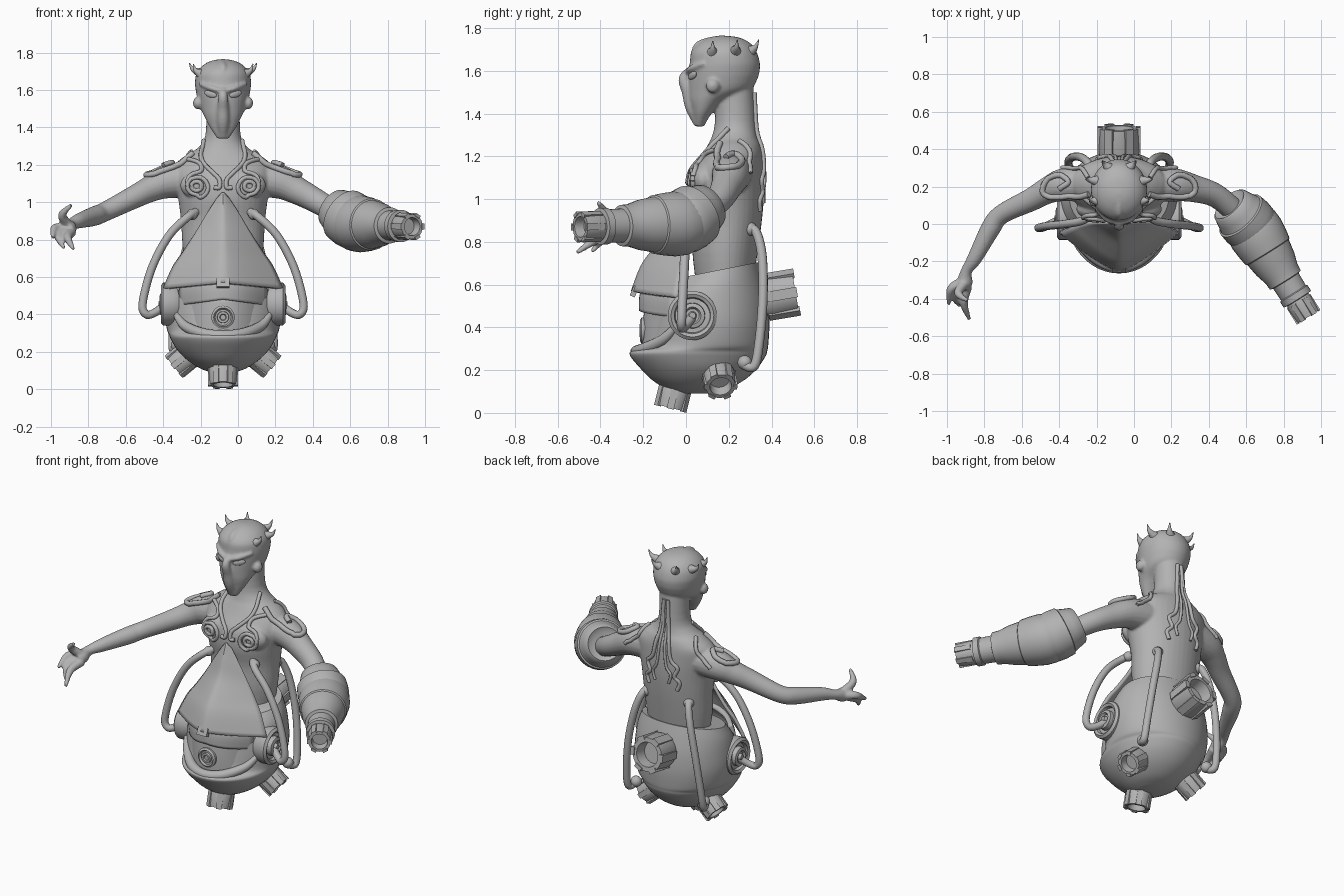
import bpy, bmesh, math
from mathutils import Vector, Matrix
from mathutils.bvhtree import BVHTree

cube = bpy.data.objects.get("Cube")
if cube:
    bpy.data.objects.remove(cube, do_unlink=True)

CX = -0.08  # body centre line; all parts are built relative to it
GREY = (0.45, 0.45, 0.45, 1)
clay = bpy.data.materials.new("plain_grey")
clay.use_nodes = True
clay.diffuse_color = GREY
clay.node_tree.nodes["Principled BSDF"].inputs["Base Color"].default_value = GREY


def spline(rows, k=6):
    """Catmull-Rom interpolation of tuples of any length."""
    out = []
    for i in range(len(rows) - 1):
        a, b, c, d = (rows[max(0, min(len(rows) - 1, i + j))] for j in (-1, 0, 1, 2))
        for s in range(k):
            t = s / k
            out.append(tuple(0.5 * (2 * q + (r - p) * t + (2 * p - 5 * q + 4 * r - u) * t * t
                             + (3 * q - p - 3 * r + u) * t ** 3)
                             for p, q, r, u in zip(a, b, c, d)))
    return out + [tuple(rows[-1])]


def skin(bm, rings):
    loops = [[bm.verts.new(p) for p in ring] for ring in rings]
    n = len(loops[0])
    for a, b in zip(loops, loops[1:]):
        for i in range(n):
            bm.faces.new((a[i], a[(i + 1) % n], b[(i + 1) % n], b[i]))
    bm.faces.new(loops[0][::-1])
    bm.faces.new(loops[-1])


def loft(bm, rows, n=40):
    """Rows: z, half width, front y, back y, tilt."""
    rings = []
    for z, hw, yf, yb, tilt in spline(rows, 4):
        ring = []
        for i in range(n):
            a = math.tau * i / n
            dy = math.sin(a) * (yb - yf) / 2
            ring.append((hw * math.cos(a), (yf + yb) / 2 + dy, z + tilt * dy))
        rings.append(ring)
    skin(bm, rings)


def sweep(bm, pts, n=10):
    """Round tube through (x, y, z, radius) points."""
    rings, q, old = [], None, None
    for i, p in enumerate(pts):
        d = Vector(pts[min(i + 1, len(pts) - 1)][:3]) - Vector(pts[max(i - 1, 0)][:3])
        d.normalize()
        q = d.to_track_quat('Z', 'Y') if q is None else old.rotation_difference(d) @ q
        old = d
        rings.append([Vector(p[:3]) + q @ Vector((math.cos(math.tau * j / n),
                      math.sin(math.tau * j / n), 0)) * p[3] for j in range(n)])
    skin(bm, rings)


def frame(loc, axis):
    return Matrix.Translation(loc) @ Vector(axis).to_track_quat('Z', 'Y').to_matrix().to_4x4()


def lathe(bm, profile, loc, axis, n=32):
    """Profile: radius, height along the axis."""
    m = frame(loc, axis)
    skin(bm, [[m @ Vector((r * math.cos(math.tau * j / n), r * math.sin(math.tau * j / n), h))
               for j in range(n)] for r, h in profile])


def ball(bm, loc, scale, rot=Matrix()):
    bmesh.ops.create_uvsphere(bm, u_segments=20, v_segments=12, radius=1,
                              matrix=Matrix.Translation(loc) @ rot @ Matrix.Diagonal((*scale, 1)))


def finish(name, bm, angle=0.7):
    bmesh.ops.recalc_face_normals(bm, faces=bm.faces)
    me = bpy.data.meshes.new(name)
    bm.to_mesh(me)
    bm.free()
    me.materials.append(clay)
    me.shade_smooth()
    me.set_sharp_from_angle(angle=angle)
    ob = bpy.data.objects.new(name, me)
    ob.location.x = CX
    bpy.context.scene.collection.objects.link(ob)
    return ob


def part(name, fn, *args, **kw):
    bm = bmesh.new()
    fn(bm, *args, **kw)
    return finish(name, bm)


def sheet(name, rows, power, lift=0, thick=0.02):
    """Curved plate. Rows: z, half width, centre y, edge y."""
    bm, n = bmesh.new(), 24
    grid = []
    for z, hw, yc, ye in spline(rows, 4):
        ts = [2 * i / n - 1 for i in range(n + 1)]
        grid.append([bm.verts.new((hw * t, yc + (ye - yc) * abs(t) ** power,
                                   z + lift * (1 - abs(t)))) for t in ts])
    for a, b in zip(grid, grid[1:]):
        for i in range(n):
            bm.faces.new((a[i], a[i + 1], b[i + 1], b[i]))
    ob = finish(name, bm)
    mod = ob.modifiers.new("thickness", 'SOLIDIFY')
    mod.thickness, mod.offset = thick, 0


def nozzle(bm, loc, axis, r, length):
    lathe(bm, [(r * .85, 0), (r * .97, length * .3), (r * .9, length), (r * .66, length),
               (r * .58, length * .6)], loc, axis, 24)
    for i in range(6):
        bmesh.ops.create_cube(bm, size=1, matrix=frame(loc, axis)
                              @ Matrix.Rotation(math.tau * i / 6, 4, 'Z')
                              @ Matrix.Translation((r * .89, 0, length * .62))
                              @ Matrix.Diagonal((r * .22, r * .42, length * .84, 1)))


# Body: torso, neck, head, arms and clawed hand fused into one skin
bm = bmesh.new()
loft(bm, [(.58, .19, .05, .31, 0), (.75, .215, .03, .335, 0), (.9, .225, .03, .355, 0),
          (1.02, .24, .01, .365, 0), (1.12, .26, .02, .365, 0), (1.2, .255, .07, .36, 0),
          (1.25, .2, .1, .35, 0), (1.29, .135, .12, .335, 0), (1.36, .094, .135, .325, 0),
          (1.53, .09, .14, .315, 0)])
loft(bm, [(1.34, .03, .04, .085, 0), (1.4, .07, .03, .12, 0), (1.46, .1, .015, .19, 0),
          (1.51, .125, .01, .3, 0), (1.565, .14, .01, .335, 0), (1.605, .147, .012, .345, 0),
          (1.64, .15, .018, .345, 0), (1.69, .142, .025, .33, 0), (1.73, .11, .06, .3, 0),
          (1.755, .065, .11, .25, 0), (1.764, .02, .15, .19, 0)])
sweep(bm, spline([(0, .03, 1.61, .018), (0, -.01, 1.565, .025), (0, .012, 1.5, .032),
                  (0, .03, 1.43, .034), (0, .058, 1.355, .024)]), 14)
sweep(bm, spline([(-.12, .22, 1.13, .1), (-.29, .21, 1.11, .09), (-.38, .18, 1.075, .072),
                  (-.47, .13, 1.03, .062), (-.63, .05, .95, .052), (-.69, -.03, .925, .052),
                  (-.77, -.18, .9, .04), (-.815, -.25, .88, .03), (-.825, -.31, .86, .042),
                  (-.83, -.35, .855, .03)]), 20)
sweep(bm, spline([(.12, .22, 1.13, .1), (.29, .21, 1.11, .09), (.4, .19, 1.06, .074),
                  (.52, .15, .995, .064), (.64, .05, .92, .06)]), 20)
for a, b, c in [((-.82, -.31, .87), (-.86, -.37, .93), (-.81, -.41, .985)),
                ((-.82, -.32, .85), (-.88, -.38, .82), (-.85, -.44, .755)),
                ((-.81, -.33, .84), (-.83, -.42, .81), (-.8, -.51, .75)),
                ((-.84, -.31, .86), (-.9, -.35, .86), (-.91, -.43, .81))]:
    sweep(bm, spline([(*a, .028), (*b, .023), (*c, .01)]))
for s in (1, -1):
    ball(bm, (s * .135, .125, 1.53), (.026, .032, .034))
    sweep(bm, spline([(s * .012, .005, 1.595, .012), (s * .07, .028, 1.612, .015),
                      (s * .125, .085, 1.635, .01)]))
    ball(bm, (s * .11, .08, 1.09), (.12, .06, .08))
sweep(bm, spline([(0, .03, 1.64, .014), (0, .06, 1.72, .02), (0, .17, 1.75, .018)]))
raw = finish("raw_body", bm)
mod = raw.modifiers.new("fuse", 'REMESH')
mod.mode, mod.voxel_size = 'VOXEL', 0.008
raw.modifiers.new("relax", 'SMOOTH').iterations = 3
deps = bpy.context.evaluated_depsgraph_get()
bm = bmesh.new()
bm.from_mesh(raw.evaluated_get(deps).to_mesh())
bpy.data.objects.remove(raw, do_unlink=True)
bvh = BVHTree.FromBMesh(bm)
finish("body", bm, 1.2)


def trim(name, pts, r=0.012):
    """Raised cord laid on the skin, on both sides."""
    bm = bmesh.new()
    for s in (1, -1):
        path = []
        for p in spline(pts, 6):
            co, no, _, _ = bvh.find_nearest(Vector((s * p[0], p[1], p[2])))
            path.append((*(co + no * r * .35), r))
        sweep(bm, path, 8)
    finish(name, bm, 1.2)


# Raised cords on chest, shoulders and back
trim("collar_cord", [(.05, 0, 1.08), (.02, 0, 1.08), (.022, 0, 1.13), (.06, .03, 1.17),
                     (.11, .08, 1.22), (.12, .13, 1.27), (.1, .2, 1.33)])
trim("chest_cord", [(.2, .02, 1.11), (.18, .03, 1.16), (.12, .05, 1.17), (.13, .07, 1.22),
                    (.2, .12, 1.25)])
trim("shoulder_cord", [(.17, .15, 1.28), (.26, .11, 1.24), (.36, .1, 1.2), (.42, .16, 1.17),
                       (.41, .25, 1.18), (.34, .29, 1.22), (.28, .23, 1.25), (.33, .18, 1.23)], .016)
trim("shoulder_back_cord", [(.17, .25, 1.28), (.22, .32, 1.24), (.28, .36, 1.18), (.32, .36, 1.13)])
trim("back_cord", [(.02, .36, 1.5), (.03, .36, 1.38), (.05, .4, 1.25), (.07, .4, 1.14),
                   (.12, .4, 1.09), (.1, .4, 1.03), (.14, .4, .99), (.12, .4, .94)])
trim("spine_cord", [(.02, .36, 1.42), (.02, .4, 1.25), (.035, .4, 1.1), (.07, .4, 1.04),
                    (.055, .4, .98)], .009)
for name, r in (("chest_ring", .062), ("chest_inner_ring", .03)):
    trim(name, [(.145 + r * math.cos(a * math.pi / 6), 0, 1.085 + r * math.sin(a * math.pi / 6))
                for a in range(13)])

for s, side in ((1, "left"), (-1, "right")):
    # Eyes and crown spikes
    co, no, _, _ = bvh.find_nearest(Vector((s * .074, .02, 1.578)))
    part(side + "_eye", ball, co, (.038, .01, .018),
         Matrix.Rotation(s * .5, 4, 'Z') @ Matrix.Rotation(-s * .25, 4, 'Y'))
    bm = bmesh.new()
    for x, y, z, dx, dy in ((.115, .125, 1.685, .045, 0), (.115, .23, 1.69, .065, .01),
                            (.055, .3, 1.69, .035, .04)):
        sweep(bm, spline([(s * x, y, z, .03), (s * (x + dx * .7), y + dy * .6, z + .02, .013),
                          (s * (x + dx), y + dy, z + .055, .002)]))
    finish(side + "_spikes", bm)
    # Hub discs and hoses
    part(side + "_hub", lathe, [(.1, 0), (.115, .03), (.115, .085), (.1, .098), (.085, .09),
                                (.08, .07), (.06, .07), (.058, .1), (.04, .105), (.032, .09),
                                (.02, .09), (.015, .11)], (s * .235, .03, .455), (s, 0, 0))
    part(side + "_front_hose", sweep, spline([(s * .14, .07, .95, .022), (s * .19, .02, .92, .022),
         (s * .29, 0, .82, .022), (s * .38, -.01, .65, .022), (s * .43, -.02, .46, .022),
         (s * .41, -.02, .4, .022), (s * .365, 0, .41, .022), (s * .31, .03, .45, .022)]), n=12)
    part(side + "_back_hose", sweep, spline([(s * .15, .28, .86, .022), (s * .165, .325, .85, .022),
         (s * .2, .355, .74, .022), (s * .24, .36, .55, .022), (s * .265, .345, .35, .022),
         (s * .27, .32, .22, .022), (s * .25, .27, .225, .022)]), n=12)
    part(side + "_hose_socket", ball, (s * .15, .3, .86), (.032, .032, .032))
    part(side + "_front_socket", ball, (s * .165, .05, .935), (.03, .03, .03))
    part(side + "_lower_socket", ball, (s * .245, .275, .235), (.034, .034, .034))
    part(side + "_nozzle", nozzle, (s * .165, .15, .2), (s * .75, .1, -.62), .078, .12)

# Round lower hull with a jutting chin
part("hull", loft, [(.09, .06, -.03, .1, 0), (.11, .12, -.09, .19, 0), (.155, .19, -.16, .275, 0),
                    (.21, .245, -.215, .335, 0), (.265, .278, -.26, .372, 0), (.29, .288, -.255, .38, 0),
                    (.32, .3, -.19, .385, 0), (.42, .315, -.165, .39, 0), (.52, .31, -.15, .38, .05),
                    (.6, .295, -.11, .355, .15), (.665, .265, -.06, .335, .2)], n=48)
part("jaw", sweep, spline([(-.25, -.05, .4, .018), (-.205, -.11, .34, .026), (-.11, -.195, .298, .03),
                           (0, -.23, .286, .03), (.11, -.195, .298, .03), (.205, -.11, .34, .026),
                           (.25, -.05, .4, .018)]), n=12)
sheet("eye_plate", [(.48, .19, -.185, -.08), (.38, .19, -.195, -.08), (.29, .18, -.195, -.1)], 2)
sheet("visor", [(.6, .21, -.16, -.04), (.53, .225, -.2, -.05), (.45, .22, -.205, -.05)], 2, .03, .03)
part("lens", lathe, [(.062, 0), (.062, .02), (.05, .028), (.042, .016), (.032, .016), (.03, .03),
                     (.018, .03), (.014, .022)], (0, -.187, .385), (0, -1, 0))
# Pointed apron plate with a small tab
sheet("apron", [(1.02, .025, 0, .01), (.93, .085, -.035, .01), (.83, .145, -.075, .01),
                (.73, .21, -.15, .0), (.65, .265, -.205, -.02), (.538, .315, -.248, -.04)],
      1.3, .03)
part("apron_tab", lambda b: bmesh.ops.create_cube(b, size=1, matrix=Matrix.Translation((0, -.242, .568))
     @ Matrix.Rotation(-.4, 4, 'X') @ Matrix.Diagonal((.07, .025, .05, 1))))
# Exhaust and underside nozzle
part("back_exhaust", nozzle, (0, .34, .535), (0, 1, .17), .115, .175)
part("bottom_nozzle", nozzle, (0, -.045, .135), (0, -.25, -1), .08, .115)

# Arm cannon: cuff on the upper arm, bent at the elbow, then the tapering barrel
cuff, elbow, tip = Vector((.59, .105, .97)), Vector((.715, -.02, .885)), Vector((1.005, -.485, .87))
part("cannon_cuff", lathe, [(.07, .02), (.1, 0), (.112, .01), (.124, .05), (.138, .09), (.148, .095),
                            (.152, .15), (.148, .2), (.12, .25), (.07, .28)], cuff, elbow - cuff)
aim = (tip - elbow).normalized()
part("cannon_sleeve", lathe, [(.08, -.1), (.125, -.07), (.147, -.02), (.152, .04), (.146, .1), (.138, .15),
                              (.13, .155), (.118, .23), (.1, .29), (.097, .33), (.08, .335),
                              (.078, .41), (.086, .415), (.086, .45), (.06, .455)], elbow, aim)
part("cannon_muzzle", nozzle, elbow + aim * .44, aim, .074, .12)
